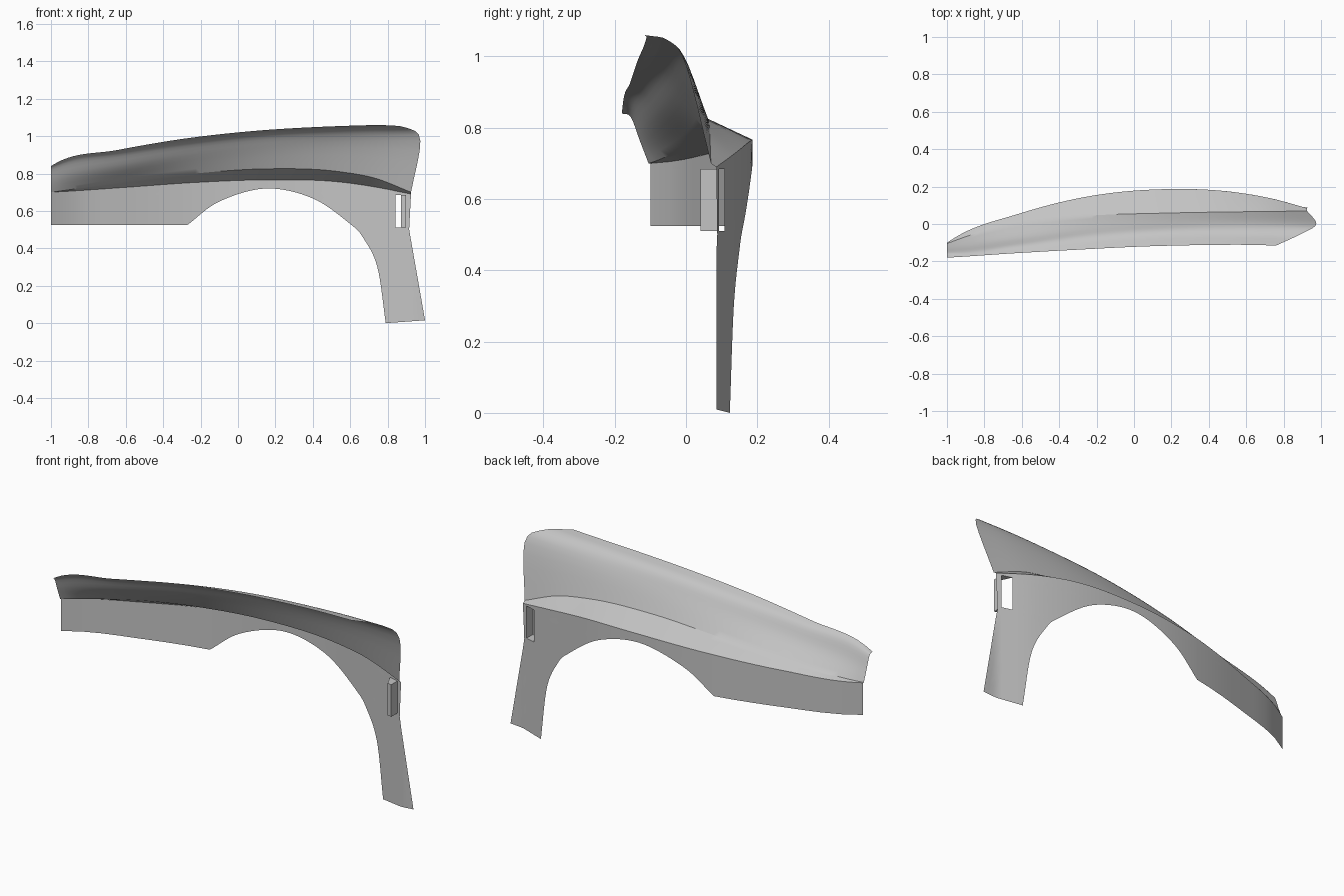
import bpy, bmesh
from mathutils import Vector

if "Cube" in bpy.data.objects:
    bpy.data.objects.remove(bpy.data.objects["Cube"])

grey = bpy.data.materials.new("plain_grey")
grey.diffuse_color = (0.55, 0.55, 0.55, 1)
grey.use_nodes = True
grey.node_tree.nodes["Principled BSDF"].inputs["Base Color"].default_value = grey.diffuse_color


def interp(xs, ys, x):
    """Smooth curve through the points, clamped at both ends."""
    n = len(xs)
    x = min(max(x, xs[0]), xs[-1])
    i = max(k for k in range(n - 1) if xs[k] <= x)
    sl = [(ys[k + 1] - ys[k]) / (xs[k + 1] - xs[k]) for k in range(n - 1)]

    def tangent(k):
        if k == 0:
            return sl[0]
        if k == n - 1:
            return sl[-1]
        h0, h1 = xs[k] - xs[k - 1], xs[k + 1] - xs[k]
        return (sl[k - 1] * h1 + sl[k] * h0) / (h0 + h1)
    h = xs[i + 1] - xs[i]
    s = (x - xs[i]) / h
    return ((2 * s**3 - 3 * s**2 + 1) * ys[i] + (s**3 - 2 * s**2 + s) * h * tangent(i)
            + (3 * s**2 - 2 * s**3) * ys[i + 1] + (s**3 - s**2) * h * tangent(i + 1))


def grid_mesh(columns):
    bm = bmesh.new()
    vs = [[bm.verts.new(p) for p in col] for col in columns]
    for a, b in zip(vs, vs[1:]):
        for j in range(len(a) - 1):
            bm.faces.new((a[j], a[j + 1], b[j + 1], b[j]))
    bmesh.ops.remove_doubles(bm, verts=bm.verts, dist=0.0005)
    return bm


def finish(bm, name):
    me = bpy.data.meshes.new(name)
    bm.to_mesh(me)
    bm.free()
    ob = bpy.data.objects.new(name, me)
    bpy.context.collection.objects.link(ob)
    me.materials.append(grey)
    bpy.ops.object.select_all(action='DESELECT')
    ob.select_set(True)
    bpy.context.view_layer.objects.active = ob
    bpy.ops.object.shade_smooth_by_angle(angle=0.55)
    return ob


# Lengthwise feature lines: rear end x, then y and z at the stations
T = (0, .02, .2, .4, .6, .8, .9, 1)
hood_edge = (.76, (-.18, -.178, -.157, -.137, -.12, -.112, -.111, -.115),
             (.84, .86, .925, .985, 1.025, 1.048, 1.055, 1.06))
shoulder = (.90, (-.155, -.153, -.115, -.07, -.045, -.04, -.042, -.05),
            (.83, .843, .905, .965, 1.008, 1.032, 1.04, 1.045))
side_line = (.975, (-.13, -.125, -.07, -.02, .002, .008, .006, 0),
             (.765, .775, .835, .90, .945, .97, .975, .975))
shelf_in = (.925, (-.105, -.09, .005, .045, .058, .065, .067, .07),
            (.70, .705, .755, .80, .825, .81, .775, .70))
shelf_out = (.925, (-.10, -.075, .055, .15, .186, .17, .137, .085),
             (.70, .702, .725, .752, .766, .755, .728, .69))


def on_line(line, t):
    xe, ys, zs = line
    return Vector((-1 + (xe + 1) * t, interp(T, ys, t), interp(T, zs, t)))


# Upper panel: rounded hood edge and side, then the flared shelf
columns = []
N = 60
for i in range(N + 1):
    t = i / N
    pts = [on_line(l, t) for l in (hood_edge, shoulder, side_line, shelf_in)]
    col = []
    for k in range(13):
        s = k / 4
        col.append(Vector([interp((0, 1, 2, 3), [p[c] for p in pts], s) for c in range(3)]))
    out = on_line(shelf_out, t)
    col += [pts[3].lerp(out, k / 4) for k in range(1, 5)]
    columns.append(col)
finish(grid_mesh(columns), "upper_panel")


# Lower panel: strip between the wheel arch edge and the outer edge
def skin_y(x):
    return on_line(shelf_out, min(1, (x + 1) / 1.925)).y


arch_x = (-.27, -.1, .15, .4, .6, .67, .745, .79)
arch_z = (.525, .65, .72, .667, .53, .455, .30, 0)
outer_x = (-1, -.27, -.1, .15, .45, .75, .925, .915, 1.0)
columns = []
for i in range(65):
    t = i / 8
    k = min(int(t), 7)
    ox = outer_x[k] + (outer_x[k + 1] - outer_x[k]) * (t - k)
    if t <= 6:
        oz = on_line(shelf_out, (ox + 1) / 1.925).z
    elif t <= 7:
        oz = .69 - .19 * (t - 6)
    else:
        oz = .5 - .485 * (t - 7)
    if t < 1:
        ix, iz = ox, .525
    else:
        ix = interp(range(1, 9), arch_x, t)
        iz = interp(range(1, 9), arch_z, t)
    col = []
    for j in range(9):
        x = ix + (ox - ix) * j / 8
        col.append((x, skin_y(x), iz + (oz - iz) * j / 8))
    columns.append(col)
bm = grid_mesh(columns)

# Vent opening cut through the lower panel
x0, x1, z0, z1 = .842, .897, .51, .685
for co, no in (((x0, 0, 0), (1, 0, 0)), ((x1, 0, 0), (1, 0, 0)),
               ((0, 0, z0), (0, 0, 1)), ((0, 0, z1), (0, 0, 1))):
    bmesh.ops.bisect_plane(bm, geom=bm.verts[:] + bm.edges[:] + bm.faces[:],
                           dist=1e-5, plane_co=co, plane_no=no)
hole = []
for f in bm.faces:
    c = f.calc_center_median()
    if x0 < c.x < x1 and z0 < c.z < z1:
        hole.append(f)
bmesh.ops.delete(bm, geom=hole, context='FACES')
bmesh.ops.recalc_face_normals(bm, faces=bm.faces)
finish(bm, "lower_panel")

# Vent duct behind the opening, left side open to let air through
bm = bmesh.new()
rim = [(x0, skin_y(x0)), (x1, skin_y(x1))]
back = [(.872, .045), (x1, .04)]
ring = [rim[0], rim[1], back[1], back[0]]
lo = [bm.verts.new((x, y, z0)) for x, y in ring]
hi = [bm.verts.new((x, y, z1)) for x, y in ring]
bm.faces.new(lo)
bm.faces.new(hi)
for a, b in ((1, 2), (2, 3)):
    bm.faces.new((lo[a], lo[b], hi[b], hi[a]))
finish(bm, "vent_duct")
